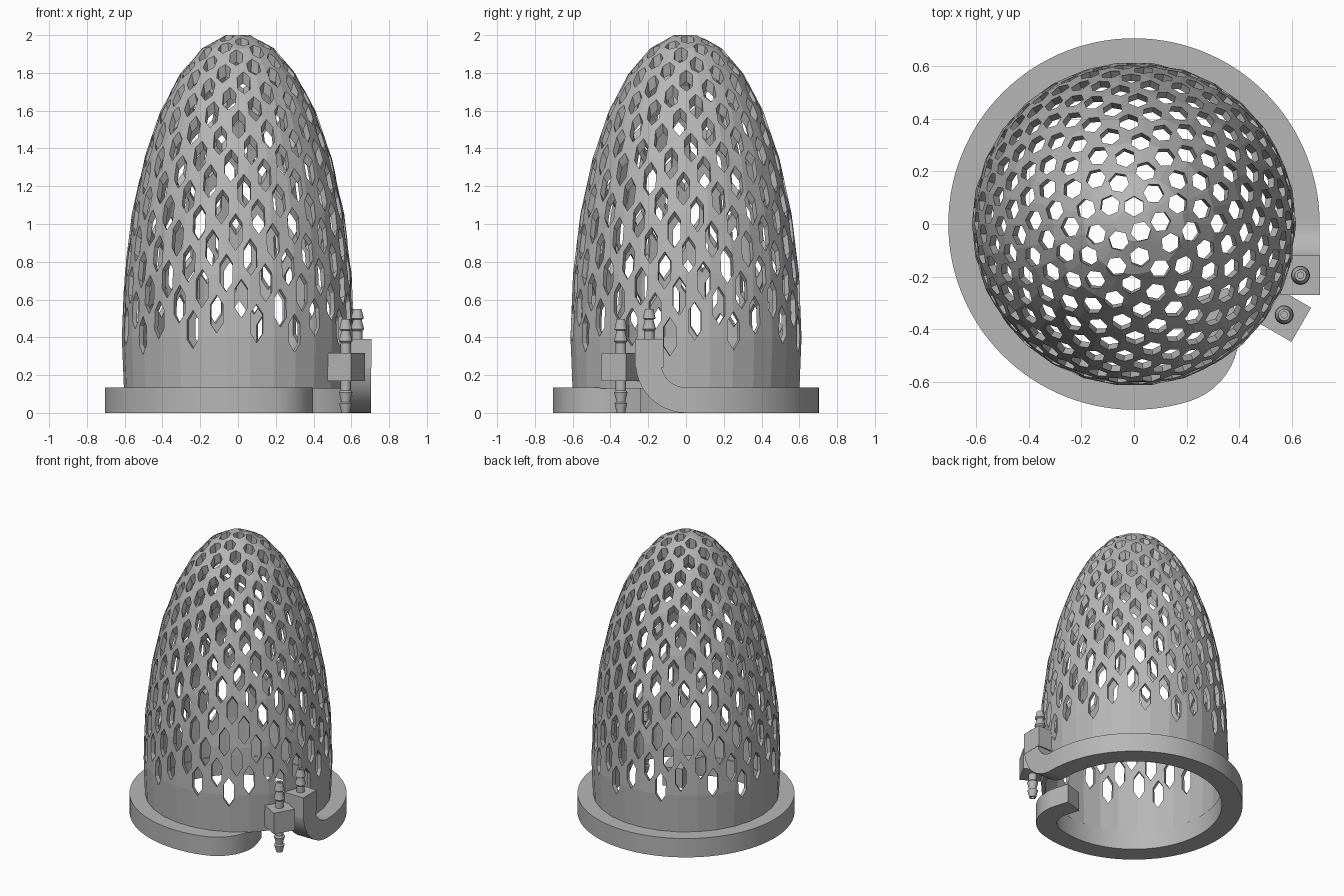
import bpy, bmesh, math
from mathutils import Vector, Matrix

cube = bpy.data.objects.get("Cube")
if cube:
    bpy.data.objects.remove(cube, do_unlink=True)

grey = bpy.data.materials.new("plain_grey")
grey.use_nodes = True
colour = (0.47, 0.47, 0.47, 1)
grey.diffuse_color = colour
grey.node_tree.nodes["Principled BSDF"].inputs["Base Color"].default_value = colour


def finish(name, bm, smooth=False):
    bmesh.ops.remove_doubles(bm, verts=bm.verts, dist=1e-5)
    bmesh.ops.recalc_face_normals(bm, faces=bm.faces)
    mesh = bpy.data.meshes.new(name)
    bm.to_mesh(mesh)
    bm.free()
    mesh.materials.append(grey)
    obj = bpy.data.objects.new(name, mesh)
    bpy.context.collection.objects.link(obj)
    if smooth:
        bpy.ops.object.select_all(action='DESELECT')
        obj.select_set(True)
        bpy.context.view_layer.objects.active = obj
        bpy.ops.object.shade_smooth_by_angle(angle=math.radians(30))
    return obj


def skin(bm, loops, close_path=False, close_loop=True):
    """Join successive point loops with quads."""
    rows = [[bm.verts.new(p) for p in loop] for loop in loops]
    pairs = list(zip(rows, rows[1:]))
    if close_path:
        pairs.append((rows[-1], rows[0]))
    n = len(rows[0])
    for a, b in pairs:
        for i in range(n if close_loop else n - 1):
            j = (i + 1) % n
            bm.faces.new((a[i], a[j], b[j], b[i]))
    return rows


def lathe(profile, segments, centre, closed):
    bm = bmesh.new()
    loops = []
    for k in range(segments):
        t = math.tau * k / segments
        loops.append([Vector((r * math.cos(t), r * math.sin(t), z)) + Vector(centre)
                      for r, z in profile])
    skin(bm, loops, close_path=True, close_loop=closed)
    bmesh.ops.remove_doubles(bm, verts=bm.verts, dist=1e-5)
    return bm


# Dome shell: a tall faceted half ellipsoid, open at the bottom
RADIUS, HEIGHT, WAIST, RIM = 0.615, 1.609, 0.40, 0.13
wall = []
for k in range(8):
    a = math.radians(6 + 12 * k)
    wall.append((RADIUS * math.sin(a), HEIGHT * math.cos(a) + WAIST))
wall.append((0.604, RIM))
inside = [(r * 0.955, WAIST + (z - WAIST) * 0.955) for r, z in wall[:-1]] + [(0.577, RIM)]
profile = [(0, wall[0][1])] + wall + inside[::-1] + [(0, inside[0][1])]
dome = finish("perforated_dome", lathe(profile, 30, (0, 0, 0), False))

# Hexagonal holes spread in a golden spiral over the upper half
COUNT = 500
GOLDEN = math.pi * (3 - math.sqrt(5))
HOLE = 0.039
bm = bmesh.new()
for i in range(COUNT // 2):
    polar = math.acos(1 - (2 * i + 1) / COUNT)
    turn = math.pi / 2 + GOLDEN * (i - 1)
    rot = Matrix.Rotation(turn, 3, 'Z') @ Matrix.Rotation(polar, 3, 'Y')
    loops = []
    for depth in (0.53, 0.68):
        loop = []
        for k in range(6):
            t = math.tau * k / 6
            p = rot @ Vector((HOLE * math.cos(t), HOLE * math.sin(t), depth))
            p.z = p.z * HEIGHT / RADIUS + WAIST
            loop.append(p)
        loops.append(loop)
    rows = skin(bm, loops)
    bm.faces.new(rows[0][::-1])
    bm.faces.new(rows[1])
cutter = finish("hole_cutter", bm)
cutter.hide_render = True
cut = dome.modifiers.new("holes", 'BOOLEAN')
cut.operation = 'DIFFERENCE'
cut.solver = 'EXACT'
cut.object = cutter
bpy.context.view_layer.update()
graph = bpy.context.evaluated_depsgraph_get()
pierced = bpy.data.meshes.new_from_object(dome.evaluated_get(graph))
dome.modifiers.clear()
dome.data = pierced
bpy.data.objects.remove(cutter, do_unlink=True)

# Base ring: square tube that hooks inward at one end and turns up at the other
HALF, MID, BEND = 0.0675, 0.6375, 0.20
UP = Vector((0, 0, 1))
start = math.radians(-72.6)


def radial(a):
    return Vector((math.cos(a), math.sin(a), 0))


frames = []                       # centre, side direction, upper direction
hook = radial(start) * (MID - BEND) + UP * HALF
tip = start + math.pi / 2
frames.append((hook + radial(tip) * BEND + radial(tip + math.pi / 2) * 0.10, radial(tip), UP))
for k in range(13):
    a = tip - math.pi / 2 * k / 12
    frames.append((hook + radial(a) * BEND, radial(a), UP))
for k in range(1, 97):
    a = start + (-math.tau - start) * k / 96
    frames.append((radial(a) * MID + UP * HALF, radial(a), UP))
for k in range(1, 13):
    a = math.pi / 2 * k / 12
    frames.append((Vector((MID, -BEND * math.sin(a), HALF + BEND * (1 - math.cos(a)))),
                   Vector((1, 0, 0)), Vector((0, math.sin(a), math.cos(a)))))
bm = bmesh.new()
rows = skin(bm, [[c + (s * i + u * j) * HALF for i, j in ((-1, -1), (1, -1), (1, 1), (-1, 1))]
                 for c, s, u in frames])
bm.faces.new(rows[0])
bm.faces.new(rows[-1])
finish("base_ring_tube", bm, True)


# Hose connectors: square blocks with barbed nipples
def block(name, centre, size, angle):
    bm = bmesh.new()
    bmesh.ops.create_cube(bm, size=size, matrix=Matrix.Translation(centre)
                          @ Matrix.Rotation(angle, 4, 'Z'))
    finish(name, bm)


def nipple(name, base, length, direction=1):
    shape = [(0.012, 0), (0.027, 0), (0.027, 0.3), (0.036, 0.36), (0.024, 0.62),
             (0.024, 0.66), (0.034, 0.7), (0.022, 1), (0.012, 1)]
    pts = [(r, z * length * direction) for r, z in shape]
    finish(name, lathe(pts, 24, base, True), True)


block("ring_connector_block", (0.632, -0.195, 0.315), 0.15, 0)
nipple("ring_connector_nipple", (0.632, -0.195, 0.385), 0.165)
block("loose_connector_block", (0.57, -0.345, 0.243), 0.15, math.radians(-30))
nipple("loose_upper_nipple", (0.57, -0.345, 0.315), 0.182)
nipple("loose_lower_nipple", (0.57, -0.345, 0.17), 0.17, -1)
